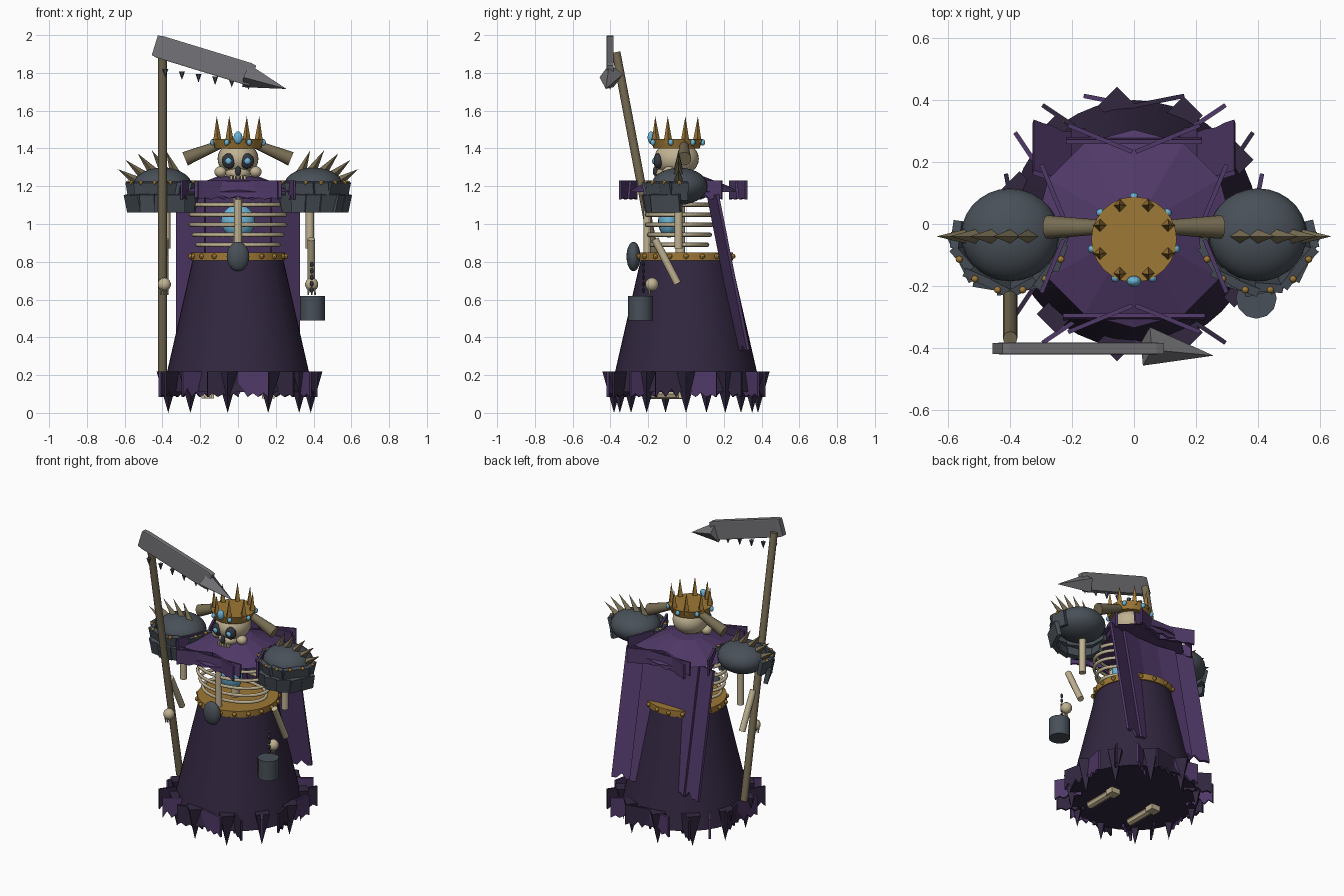
import bpy, bmesh, math, random
from mathutils import Matrix, Vector

random.seed(4)
if "Cube" in bpy.data.objects:
    bpy.data.objects.remove(bpy.data.objects["Cube"], do_unlink=True)


def material(name, rgb):
    lin = [(c / 255 / 12.92) if c < 11 else ((c / 255 + 0.055) / 1.055) ** 2.4 for c in rgb]
    m = bpy.data.materials.new(name)
    m.use_nodes = True
    m.diffuse_color = (*lin, 1)
    m.node_tree.nodes["Principled BSDF"].inputs["Base Color"].default_value = (*lin, 1)
    return m


DARK = material("dark purple cloth", (50, 39, 64))
CLOTH = material("purple cloth", (80, 57, 104))
IRON = material("dark iron", (72, 80, 88))
STEEL = material("blade steel", (116, 116, 120))
GOLD = material("old gold", (158, 120, 54))
BONE = material("pale bone", (192, 178, 146))
AGED = material("aged bone", (118, 108, 82))
GLOW = material("spirit blue", (108, 180, 216))
BLACK = material("socket grey", (50, 54, 62))


def finish(name, bm, mat, smooth=False):
    bmesh.ops.recalc_face_normals(bm, faces=bm.faces)
    me = bpy.data.meshes.new(name)
    bm.to_mesh(me)
    bm.free()
    me.materials.append(mat)
    ob = bpy.data.objects.new(name, me)
    bpy.context.collection.objects.link(ob)
    if smooth:
        bpy.ops.object.select_all(action='DESELECT')
        ob.select_set(True)
        bpy.context.view_layer.objects.active = ob
        bpy.ops.object.shade_smooth_by_angle(angle=math.radians(40))
    return ob


def cone(name, a, b, r0, r1, mat, sides=16):
    """Tapered cylinder from point a to point b."""
    a, b = Vector(a), Vector(b)
    d = b - a
    bm = bmesh.new()
    bmesh.ops.create_cone(bm, cap_ends=True, segments=sides, radius1=r0, radius2=r1, depth=d.length)
    turn = Vector((0, 0, 1)).rotation_difference(d).to_matrix().to_4x4()
    bm.transform(Matrix.Translation((a + b) / 2) @ turn)
    return finish(name, bm, mat, sides > 8)


def ball(name, loc, size, mat, seg=20):
    bm = bmesh.new()
    bmesh.ops.create_uvsphere(bm, u_segments=seg, v_segments=max(6, seg // 2), radius=1)
    bm.transform(Matrix.Translation(loc) @ Matrix.Diagonal((*size, 1)))
    return finish(name, bm, mat, True)


def plate(name, loc, size, mat, turn=0, tilt=0, teeth=0, jag=0.0):
    """Upright slab, optionally with a ragged lower edge."""
    w, t, h = size
    pts = [(w / 2, h / 2), (-w / 2, h / 2), (-w / 2, -h / 2)]
    for i in range(1, teeth):
        pts.append((-w / 2 + w * i / teeth, -h / 2 + jag * random.uniform(0.2, 1) * (i % 2)))
    pts.append((w / 2, -h / 2))
    bm = bmesh.new()
    f = bm.faces.new([bm.verts.new((x, -t / 2, z)) for x, z in pts])
    ext = bmesh.ops.extrude_face_region(bm, geom=[f])
    bmesh.ops.translate(bm, vec=(0, t, 0), verts=[v for v in ext["geom"] if isinstance(v, bmesh.types.BMVert)])
    bm.transform(Matrix.Translation(loc) @ Matrix.Rotation(turn, 4, 'Z') @ Matrix.Rotation(tilt, 4, 'X'))
    return finish(name, bm, mat)


def ring(n, offset=0.0):
    return [math.tau * (i + offset) / n for i in range(n)]


# Robe
cone("robe", (0, 0, 0.11), (0, 0, 0.82), 0.4, 0.238, DARK, 40)

# Hem rags and hem spikes
for i, a in enumerate(ring(16, 0.5)):
    plate("hem_rag", (0.405 * math.cos(a), 0.405 * math.sin(a), 0.152), (0.17, 0.014, 0.135),
          (CLOTH, DARK)[i % 2], math.pi / 2 - a, 0, 6, 0.045)
for a in ring(11):
    x, y = 0.385 * math.cos(a), 0.385 * math.sin(a)
    bm = bmesh.new()
    bmesh.ops.create_cone(bm, cap_ends=True, segments=4, radius1=0, radius2=0.062, depth=0.22)
    bm.transform(Matrix.Translation((x, y, 0.11)))
    finish("hem_spike", bm, DARK)

# Belt with studs and buckle
cone("belt", (0, 0, 0.808), (0, 0, 0.85), 0.25, 0.25, GOLD, 32)
for a in ring(18):
    ball("belt_stud", (0.252 * math.cos(a), 0.252 * math.sin(a), 0.829), (0.014,) * 3, GOLD, 8)
ball("buckle", (0, -0.278, 0.828), (0.06, 0.037, 0.078), IRON)

# Ribcage with glowing core
for i, r in enumerate((0.215, 0.235, 0.25, 0.25, 0.235)):
    bpy.ops.mesh.primitive_torus_add(major_segments=36, minor_segments=8, major_radius=r,
                                     minor_radius=0.011, location=(0, -0.035, 0.89 + 0.053 * i))
    rib = bpy.context.object
    rib.name = "rib"
    rib.scale.y = 0.7
    rib.data.materials.append(BONE)
    bpy.ops.object.shade_smooth()
cone("sternum", (0, -0.205, 0.85), (0, -0.205, 1.13), 0.021, 0.021, BONE, 12)
cone("spine", (0, -0.03, 0.82), (0, -0.03, 1.28), 0.026, 0.026, BONE, 12)
ball("spirit_core", (0, -0.09, 1.015), (0.09, 0.058, 0.088), GLOW)

# Cape strips down the back, leaning outward at the foot
for i in range(-2, 3):
    strip = plate("cape_strip", (0, 0, 0), (0.16, 0.016, 0.84), CLOTH, math.radians(9 * i), 0, 5, 0.04)
    strip.rotation_euler.x = 0.195
    strip.location = (0.125 * i, 0.208 + 0.008 * abs(i), 0.74)

# Mantle and its ragged rim
mantle = cone("mantle", (0, -0.015, 1.17), (0, -0.015, 1.255), 0.32, 0.1, CLOTH, 12)
mantle.data.shade_flat()
for a in ring(8, 0.5):
    c, s = math.cos(a), math.sin(a)
    plate("mantle_rag", (0.285 * c, 0.315 * s - 0.015, 1.18), (0.16 + 0.07 * abs(s), 0.014, 0.1),
          CLOTH, math.pi / 2 - a, 0, 6, 0.022)
plate("mantle_front", (0, -0.3, 1.18), (0.46, 0.014, 0.09), CLOTH, 0, -0.1, 10, 0.02)
plate("mantle_back", (0, 0.27, 1.18), (0.44, 0.014, 0.09), CLOTH, 0, 0.1, 10, 0.02)

# Skull
ball("skull", (0, -0.05, 1.345), (0.108, 0.118, 0.095), BONE, 28)
ball("jaw", (0, -0.09, 1.268), (0.068, 0.07, 0.04), BONE)
ball("nose_hole", (0, -0.162, 1.28), (0.016, 0.014, 0.026), BLACK, 10)
for k in range(-2, 3):
    plate("tooth", (0.018 * k, -0.158 + 0.004 * abs(k), 1.245), (0.012, 0.016, 0.022), BONE)

# Crown with spikes and gems
cone("crown_band", (0, -0.05, 1.4), (0, -0.05, 1.45), 0.122, 0.138, GOLD, 24)
for a in ring(8, 0.5):
    c, s = math.cos(a), math.sin(a)
    cone("crown_spike", (0.118 * c, 0.118 * s - 0.05, 1.43), (0.122 * c, 0.122 * s - 0.05, 1.57),
         0.024, 0, GOLD, 4)
for a in ring(7, -0.25):
    ball("crown_gem", (0.138 * math.cos(a), 0.138 * math.sin(a) - 0.05, 1.432), (0.014, 0.014, 0.017), GLOW, 10)
ball("crown_front_gem", (0, -0.185, 1.457), (0.024, 0.018, 0.034), GLOW, 14)

# Paired parts
for s in (-1, 1):
    # Face and horns
    ball("eye_socket", (0.048 * s, -0.147, 1.333), (0.037, 0.026, 0.041), BLACK)
    ball("eye", (0.05 * s, -0.167, 1.333), (0.018, 0.013, 0.018), GLOW, 12)
    ball("cheek", (0.092 * s, -0.09, 1.276), (0.034, 0.034, 0.03), BONE, 14)
    cone("horn", (0.09 * s, -0.01, 1.423), (0.28 * s, -0.01, 1.345), 0.022, 0.038, AGED)

    # Pauldron dome, overlapping lames and rivets
    ball("pauldron", (0.4 * s, -0.035, 1.2), (0.158, 0.15, 0.098), IRON, 28)
    for tier, (r, z, n) in enumerate(((0.165, 1.175, 8), (0.168, 1.11, 7))):
        for i in range(n):
            a = math.pi + math.pi * (i + 0.5 * tier) / (n - 1 + tier)
            c, d = math.cos(a), math.sin(a)
            plate("pauldron_lame", (0.4 * s + r * c, -0.035 + r * d, z), (0.09, 0.028, 0.095),
                  IRON, a + math.pi / 2 + random.uniform(-0.3, 0.3), 0.22)
            if tier == 0:
                ball("pauldron_rivet", (0.4 * s + 0.182 * c, -0.035 + 0.182 * d, 1.218), (0.012,) * 3, GOLD, 8)

    # Crest of spikes sweeping outward over the pauldron
    for k in range(5):
        a = math.radians(18 + 26 * k)
        lean = math.radians(32 + 9 * k)
        base = Vector((s * (0.4 + 0.13 * math.cos(a)), -0.04, 1.195 + 0.08 * math.sin(a)))
        cone("pauldron_spike", base, base + 0.135 * Vector((s * math.cos(lean), 0, math.sin(lean))),
             0.028, 0, AGED, 4)

    # Arms and hands
    cone("upper_arm", (0.38 * s, -0.04, 0.87), (0.38 * s, -0.04, 1.12), 0.022, 0.022, BONE, 12)
    cone("forearm", (0.388 * s, -0.165, 0.92), (0.388 * s, -0.045, 0.685), 0.02, 0.02, BONE, 12)
    ball("hand", (0.39 * s, -0.18, 0.68), (0.036,) * 3, BONE, 14)
    for k in (-1, 0, 1):
        cone("finger", (0.39 * s + 0.014 * k, -0.2, 0.67), (0.39 * s + 0.018 * k, -0.19, 0.625),
             0.007, 0.004, BONE, 6)

    # Feet under the robe
    cone("foot", (0.16 * s, -0.23, 0.1), (0.16 * s, 0.01, 0.1), 0.026, 0.026, BONE, 8)
    plate("heel", (0.16 * s, -0.01, 0.1), (0.065, 0.06, 0.05), BONE)

# Lantern on a chain from the left hand
cone("lantern", (0.395, -0.24, 0.49), (0.395, -0.24, 0.62), 0.066, 0.066, IRON, 12)
for k in range(5):
    ball("chain_link", (0.39, -0.225, 0.65 + 0.034 * k), (0.01, 0.007, 0.015), BLACK, 8)

# Scythe: shaft, blade, point and teeth
cone("scythe_shaft", (-0.4, -0.05, 0.22), (-0.4, -0.37, 1.91), 0.023, 0.023, AGED, 12)
bm = bmesh.new()
bmesh.ops.create_cube(bm, size=1)
bmesh.ops.bevel(bm, geom=bm.edges[:], offset=0.05, segments=1, affect='EDGES')
bm.transform(Matrix.Translation((-0.18, -0.402, 1.866)) @ Matrix.Rotation(math.radians(17), 4, 'Y')
             @ Matrix.Diagonal((0.545, 0.038, 0.12, 1)))
finish("scythe_blade", bm, STEEL)
cone("scythe_point", (0.04, -0.395, 1.785), (0.257, -0.425, 1.715), 0.064, 0, STEEL, 4)
for k in range(6):
    x, z = -0.385 + 0.088 * k, 1.82 - 0.013 * k
    cone("scythe_tooth", (x, -0.402, z), (x, -0.402, z - 0.045), 0.016, 0, IRON, 6)
